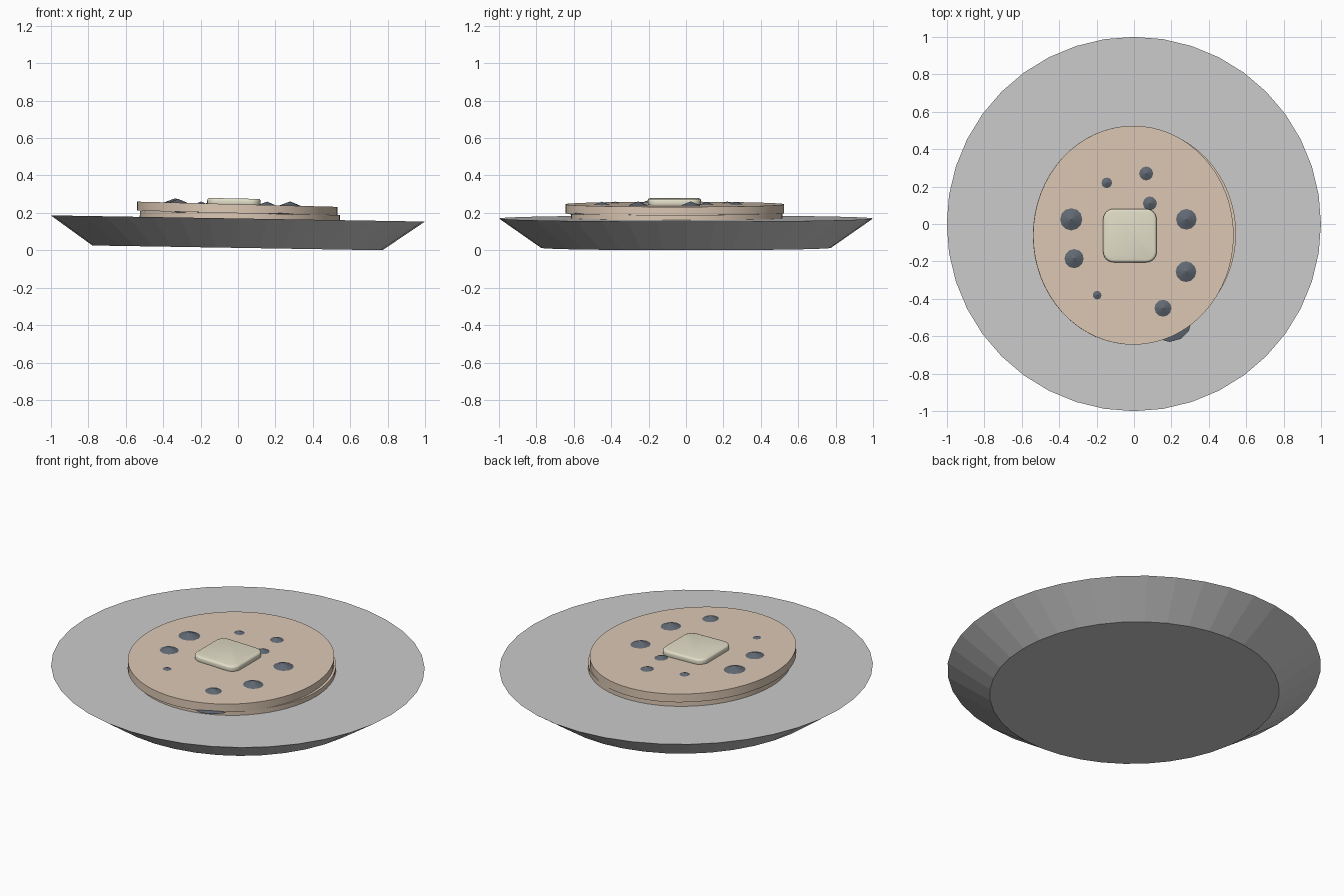
import bpy, bmesh, math
from mathutils import Matrix

if "Cube" in bpy.data.objects:
    bpy.data.objects.remove(bpy.data.objects["Cube"])


def material(name, rgb):
    m = bpy.data.materials.new(name)
    m.diffuse_color = (*rgb, 1)
    m.use_nodes = True
    m.node_tree.nodes["Principled BSDF"].inputs["Base Color"].default_value = m.diffuse_color
    return m


batter = material("batter", (0.72, 0.58, 0.46))
berry_blue = material("berry_blue", (0.12, 0.14, 0.17))
butter_cream = material("butter_cream", (0.76, 0.73, 0.58))


def frustum(name, center, r1, r2, depth, sides, scale=(1, 1), tilt=0.0, mat=None):
    """Closed disc or cone, leaning down towards +x by tilt radians."""
    bm = bmesh.new()
    bmesh.ops.create_cone(bm, cap_ends=True, segments=sides,
                          radius1=r1, radius2=r2, depth=depth)
    bm.transform(Matrix.Translation(center) @ Matrix.Rotation(tilt, 4, 'Y')
                 @ Matrix.Diagonal((*scale, 1, 1)))
    me = bpy.data.meshes.new(name)
    bm.to_mesh(me)
    bm.free()
    ob = bpy.data.objects.new(name, me)
    bpy.context.collection.objects.link(ob)
    if mat:
        me.materials.append(mat)
    return ob


# plate: solid, flat top, sloping sides, very slightly tilted
frustum("plate", (-0.002, 0, 0.0915), 0.775, 1.0, 0.157, 40, tilt=0.0165)

# two oval pancakes
frustum("lower_pancake", (0.01, -0.05, 0.182), 1, 1, 0.034, 64,
        (0.535, 0.565), 0.019, batter)
frustum("upper_pancake", (-0.004, -0.06, 0.222), 1, 1, 0.048, 64,
        (0.536, 0.585), 0.026, batter)


# berries: low domes coming to a point on the pancake tops
def berry(name, x, y, r, top, slope, height):
    frustum(name, (x, y, top - slope * x + height / 2 - 0.002), r, 0, height,
            12, tilt=slope, mat=berry_blue)


upper = [(-0.335, 0.025, 0.064), (-0.32, -0.185, 0.056), (-0.145, 0.22, 0.033),
         (0.065, 0.27, 0.042), (0.085, 0.11, 0.042), (0.28, 0.025, 0.06),
         (0.278, -0.255, 0.06), (0.155, -0.45, 0.05), (-0.197, -0.38, 0.028)]
for i, (x, y, r) in enumerate(upper):
    berry(f"berry_{i}", x, y, r, 0.246, 0.026, 0.4 * r)
for i, (x, y, r) in enumerate([(0.19, -0.51, 0.12), (-0.27, -0.45, 0.08)]):
    berry(f"lower_berry_{i}", x, y, r, 0.199, 0.019, 0.02)

# butter pat: square with rounded corners and softened edges
bm = bmesh.new()
bmesh.ops.create_cube(bm, size=1)
bm.transform(Matrix.Diagonal((0.285, 0.285, 0.04, 1)))
upright = [e for e in bm.edges if abs(e.verts[0].co.z - e.verts[1].co.z) > 0.01]
bmesh.ops.bevel(bm, geom=upright, offset=0.055, segments=6, profile=0.5,
                affect='EDGES')
rims = [e for e in bm.edges if abs(e.verts[0].co.z - e.verts[1].co.z) < 0.001]
bmesh.ops.bevel(bm, geom=rims, offset=0.013, segments=3, profile=0.5,
                affect='EDGES')
bm.transform(Matrix.Translation((-0.022, -0.062, 0.257))
             @ Matrix.Rotation(0.02, 4, 'Y'))
me = bpy.data.meshes.new("butter")
bm.to_mesh(me)
bm.free()
me.materials.append(butter_cream)
butter = bpy.data.objects.new("butter", me)
bpy.context.collection.objects.link(butter)

# smooth the round pancake sides and butter edges
for ob in bpy.data.objects:
    if "pancake" in ob.name or ob.name == "butter":
        bpy.context.view_layer.objects.active = ob
        ob.select_set(True)
        bpy.ops.object.shade_smooth_by_angle(angle=math.radians(40))
        ob.select_set(False)
